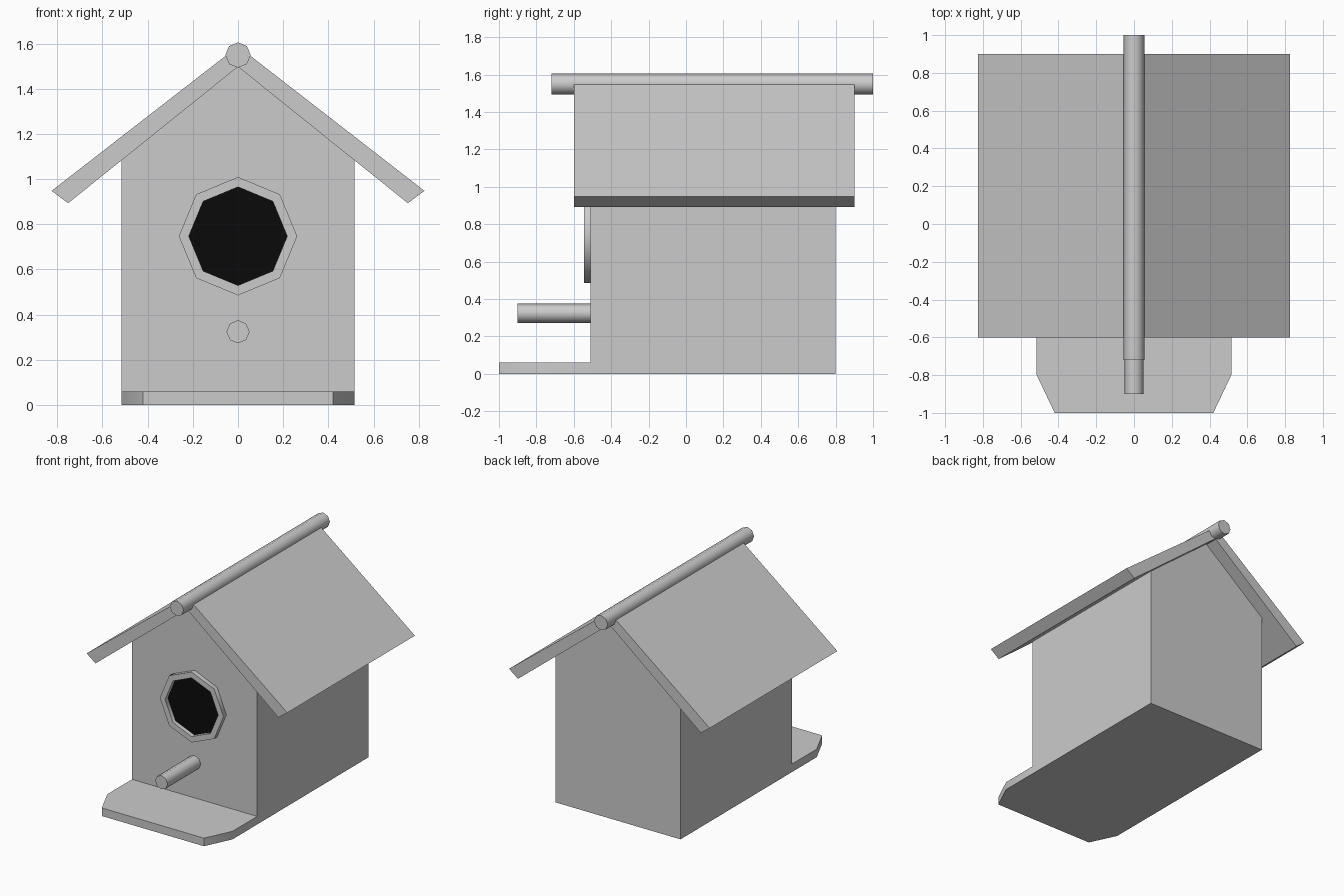
import bpy, bmesh, math

if "Cube" in bpy.data.objects:
    bpy.data.objects.remove(bpy.data.objects["Cube"])


def finish(name, bm, smooth=0):
    bmesh.ops.recalc_face_normals(bm, faces=bm.faces)
    mesh = bpy.data.meshes.new(name)
    bm.to_mesh(mesh)
    bm.free()
    obj = bpy.data.objects.new(name, mesh)
    bpy.context.collection.objects.link(obj)
    if smooth:
        bpy.ops.object.select_all(action='DESELECT')
        bpy.context.view_layer.objects.active = obj
        obj.select_set(True)
        bpy.ops.object.shade_smooth_by_angle(angle=math.radians(smooth))
    return obj


def extrude(name, points, offset, smooth=0):
    """Extrude a closed 3D outline along an offset into a solid."""
    bm = bmesh.new()
    face = bm.faces.new([bm.verts.new(p) for p in points])
    new = bmesh.ops.extrude_face_region(bm, geom=[face], use_keep_orig=True)["geom"]
    bmesh.ops.translate(bm, vec=offset,
                        verts=[v for v in new if isinstance(v, bmesh.types.BMVert)])
    return finish(name, bm, smooth)


def octagon(r, y, z):
    return [(r * math.sin(i * math.pi / 4), y, z + r * math.cos(i * math.pi / 4))
            for i in range(8)]


def rod(name, r, z, y0, y1):
    return extrude(name, octagon(r, y0, z), (0, y1 - y0, 0), 50)


# House body with gabled front and back
body = [(-0.515, 0), (0.515, 0), (0.515, 1.085), (0, 1.497), (-0.515, 1.085)]
extrude("house_body", [(x, -0.51, z) for x, z in body], (0, 1.31, 0))

# Landing ledge with chamfered corners
ledge = [(-0.515, -0.51), (-0.515, -0.8), (-0.42, -1), (0.42, -1), (0.515, -0.8), (0.515, -0.51)]
extrude("landing_ledge", [(x, y, 0) for x, y in ledge], (0, 0, 0.06), 30)

# Sloping roof panels
panel = [(0, 1.497), (0.752, 0.893), (0.825, 0.948), (0, 1.588)]
for name, s in (("roof_right", 1), ("roof_left", -1)):
    extrude(name, [(s * x, -0.6, z) for x, z in panel], (0, 1.5, 0))

# Ridge pole and perch
rod("ridge_pole", 0.056, 1.549, -0.72, 1.0)
rod("perch", 0.051, 0.324, -0.9, -0.5)

# Octagonal entrance ring
bm = bmesh.new()
loops = [[bm.verts.new(p) for p in octagon(r, y, 0.747)]
         for r, y in ((0.262, -0.505), (0.262, -0.545), (0.218, -0.545), (0.218, -0.505))]
for a, b in zip(loops, loops[1:] + loops[:1]):
    for i in range(8):
        j = (i + 1) % 8
        bm.faces.new((a[i], a[j], b[j], b[i]))
finish("entrance_ring", bm, 50)

# Dark entrance hole
hole = extrude("entrance_hole", octagon(0.218, -0.513, 0.747), (0, 0.01, 0))
black = bpy.data.materials.new("black")
black.diffuse_color = (0.003, 0.003, 0.003, 1)
black.use_nodes = True
black.node_tree.nodes["Principled BSDF"].inputs["Base Color"].default_value = black.diffuse_color
hole.data.materials.append(black)
